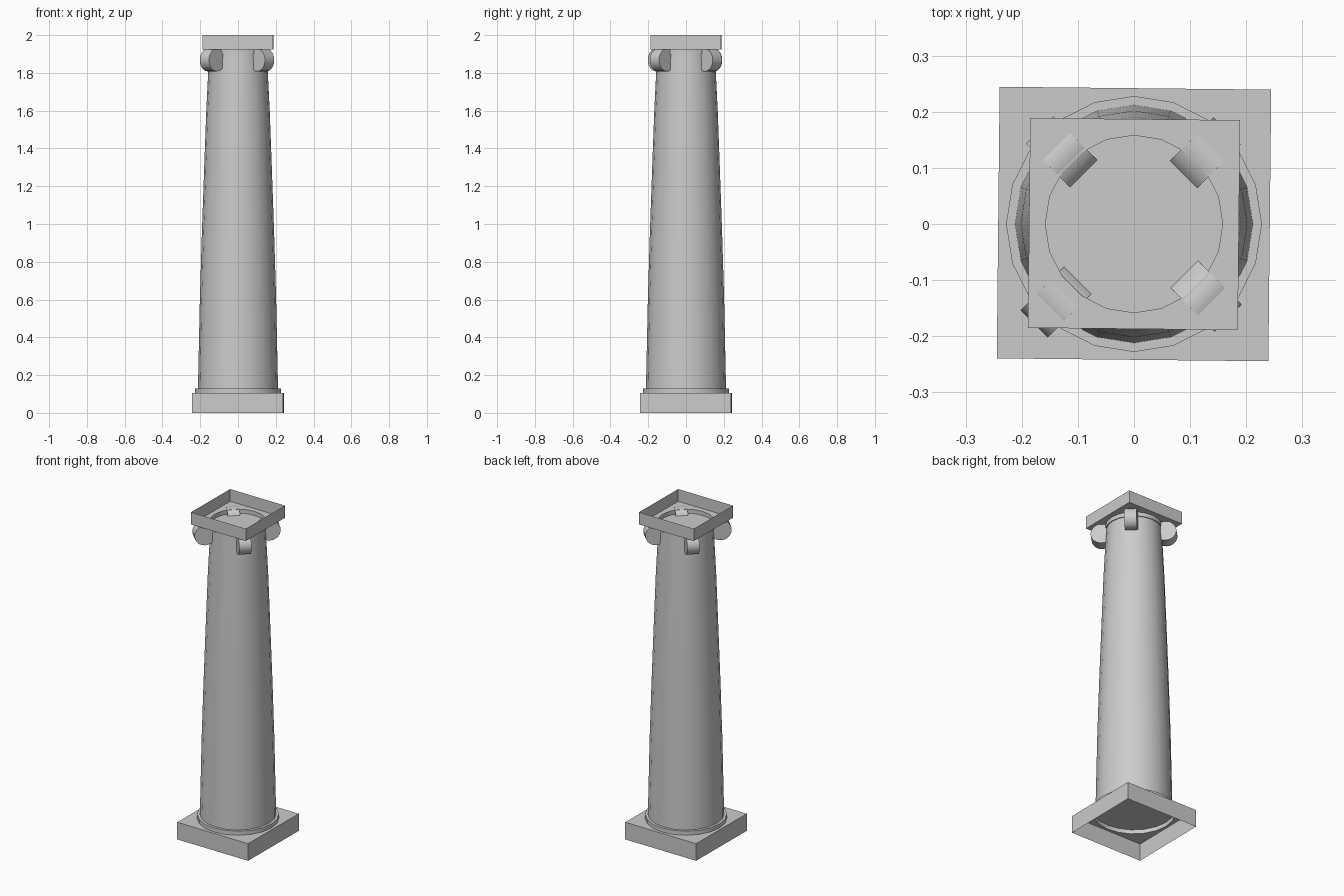
import bpy, bmesh, math
from mathutils import Matrix, Vector

if "Cube" in bpy.data.objects:
    bpy.data.objects.remove(bpy.data.objects["Cube"])

SIDES = 20


def finish(bm, name, smooth=False):
    me = bpy.data.meshes.new(name)
    bm.to_mesh(me)
    bm.free()
    ob = bpy.data.objects.new(name, me)
    bpy.context.collection.objects.link(ob)
    if smooth:
        bpy.ops.object.select_all(action='DESELECT')
        ob.select_set(True)
        bpy.context.view_layer.objects.active = ob
        bpy.ops.object.shade_smooth_by_angle(angle=math.radians(35))
    return ob


def circle(bm, r, z):
    return [bm.verts.new((r * math.cos(2 * math.pi * i / SIDES),
                          r * math.sin(2 * math.pi * i / SIDES), z))
            for i in range(SIDES)]


def lathe(name, profile, caps=()):
    """Turned part from (radius, z) points; caps lists capped ring indices."""
    bm = bmesh.new()
    rings = [circle(bm, r, z) for r, z in profile]
    for a, b in zip(rings, rings[1:]):
        for i in range(SIDES):
            j = (i + 1) % SIDES
            bm.faces.new((a[i], a[j], b[j], b[i]))
    for c in caps:
        loop = rings[c] if c else rings[c][::-1]
        bm.faces.new(loop)
    return finish(bm, name, True)


def square_tray(name, half, z_open, z_plate, hole):
    """Square slab open on one side, its plate pierced by a round hole."""
    bm = bmesh.new()
    corners = [(-half, -half), (half, -half), (half, half), (-half, half)]
    rim = [bm.verts.new((x, y, z_open)) for x, y in corners]
    plate = [bm.verts.new((x, y, z_plate)) for x, y in corners]
    hole_loop = circle(bm, hole, z_plate)
    for i in range(4):
        j = (i + 1) % 4
        f = bm.faces.new((rim[i], rim[j], plate[j], plate[i]))
        if z_open > z_plate:
            f.normal_flip()
    edges = [bm.edges.get((plate[i], plate[(i + 1) % 4])) for i in range(4)]
    edges += [bm.edges.new((hole_loop[i], hole_loop[(i + 1) % SIDES]))
              for i in range(SIDES)]
    facing = Vector((0, 0, 1 if z_plate > z_open else -1))
    bmesh.ops.triangle_fill(bm, use_beauty=True, edges=edges, normal=facing)
    bmesh.ops.rotate(bm, verts=rim + plate,
                     matrix=Matrix.Rotation(math.radians(-0.6), 3, 'Z'))
    bm.normal_update()
    for f in bm.faces:
        if abs(f.normal.z) > 0.9 and f.normal.dot(facing) < 0:
            f.normal_flip()
    return finish(bm, name)


# Square plinth, open underneath
square_tray("plinth", 0.242, 0.0, 0.105, 0.228)

# Base fillet, stepping in to the shaft
lathe("base_ring", [(0.228, 0.105), (0.228, 0.13), (0.21, 0.13)])

# Tapered shaft with a slight swelling
lathe("shaft", [(0.212, 0.13), (0.202, 0.6), (0.191, 0.96),
                (0.179, 1.3), (0.168, 1.6), (0.153, 1.9)], caps=(0, 5))

# Neck fillet below the top slab
lathe("neck_ring", [(0.153, 1.9), (0.158, 1.9), (0.158, 1.925)])

# Square top slab, open above
square_tray("abacus", 0.187, 2.0, 1.925, 0.158)

# Corner scrolls: short drums lying across each diagonal
for k, dist in enumerate((0.175, 0.177, 0.192, 0.177)):
    a = math.radians(45 + 90 * k)
    bm = bmesh.new()
    m = (Matrix.Translation((dist * math.cos(a), dist * math.sin(a), 1.868))
         @ Matrix.Rotation(a, 4, 'Z') @ Matrix.Rotation(math.pi / 2, 4, 'X'))
    bmesh.ops.create_cone(bm, cap_ends=True, segments=SIDES, radius1=0.06,
                          radius2=0.06, depth=0.069, matrix=m)
    finish(bm, "corner_scroll_%d" % (k + 1), True)
